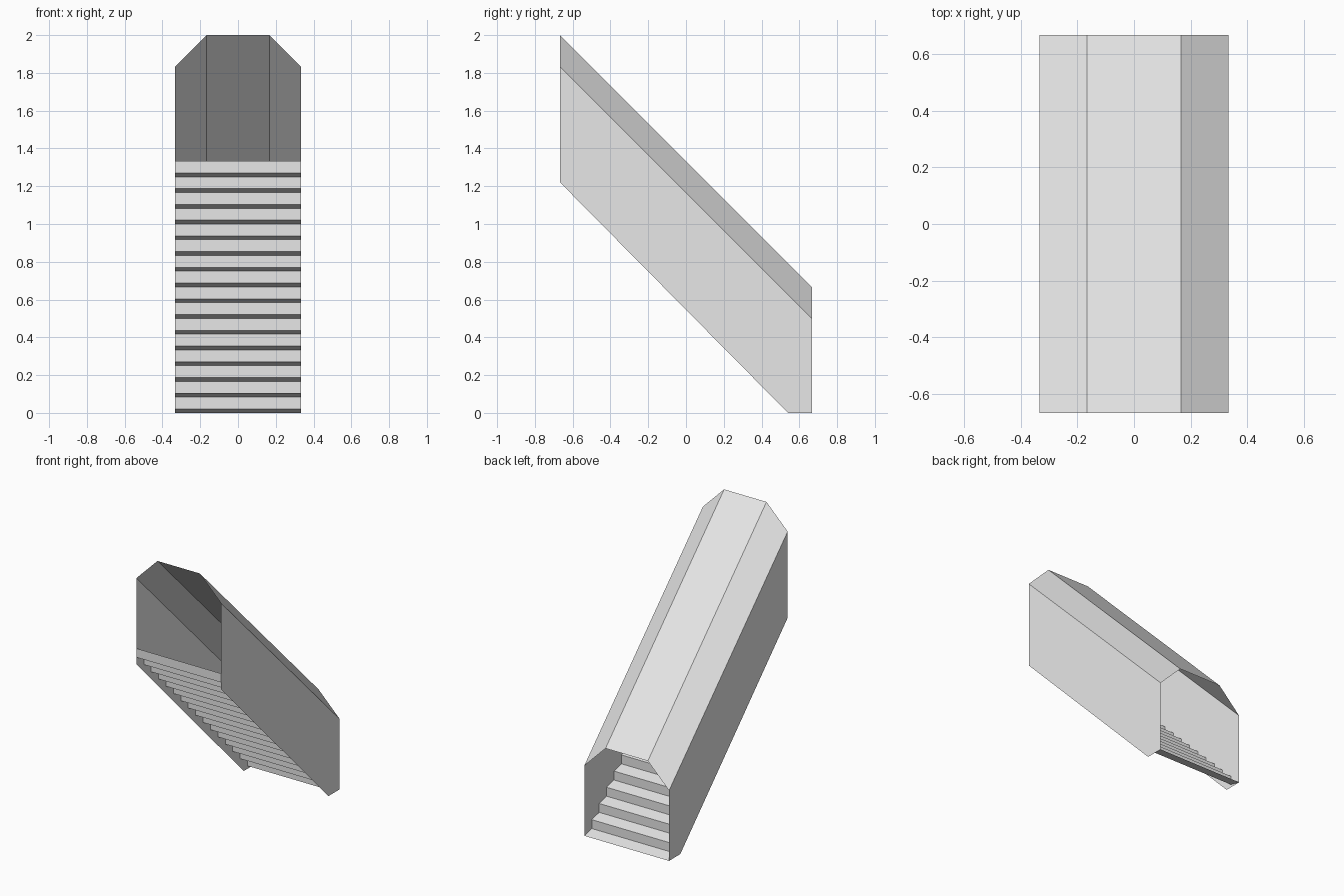
import bpy

cube = bpy.data.objects.get("Cube")
if cube:
    bpy.data.objects.remove(cube, do_unlink=True)

HALF_W = 1 / 3      # half width of the passage
HALF_L = 2 / 3      # half length of the passage
RISE = 4 / 3        # climb from back to front
STEPS = 16

grey = bpy.data.materials.new("plain_grey")
grey.use_nodes = True
grey.diffuse_color = (0.8, 0.8, 0.8, 1)
grey.node_tree.nodes["Principled BSDF"].inputs["Base Color"].default_value = (0.8, 0.8, 0.8, 1)


def add_mesh(name, verts, faces):
    mesh = bpy.data.meshes.new(name)
    mesh.from_pydata(verts, [], faces)
    mesh.materials.append(grey)
    obj = bpy.data.objects.new(name, mesh)
    bpy.context.collection.objects.link(obj)
    return obj


def add_sheet(name, start, end):
    """Strip of quads joining two matching outlines."""
    n = len(start)
    faces = [(i, i + 1, n + i + 1, n + i) for i in range(n - 1)]
    return add_mesh(name, start + end, faces)


# Sloping roof with bevelled shoulders
arch = [(-HALF_W, 0.5), (-HALF_W / 2, HALF_L), (HALF_W / 2, HALF_L), (HALF_W, 0.5)]
add_sheet("roof",
          [(x, -HALF_L, z + RISE) for x, z in arch],
          [(x, HALF_L, z) for x, z in arch])

# Side walls, thin slanted panels with a short flat foot at the back
panel = [(-HALF_L, 1.22), (0.54, 0), (HALF_L, 0), (HALF_L, 0.5), (-HALF_L, 0.5 + RISE)]
for name, x in (("left_wall", HALF_W), ("right_wall", -HALF_W)):
    outline = panel if x > 0 else panel[::-1]
    add_mesh(name, [(x, y, z) for y, z in outline], [tuple(range(len(outline)))])

# Stairs: slightly tilted treads and upright risers, climbing to the front
step = RISE / STEPS
lip = 0.02
profile = [(HALF_L, 0)]
for i in range(STEPS):
    y = HALF_L - (i + 1) * step
    profile += [(y, i * step + lip), (y, (i + 1) * step)]
add_sheet("stairs",
          [(-HALF_W, y, z) for y, z in profile],
          [(HALF_W, y, z) for y, z in profile])
